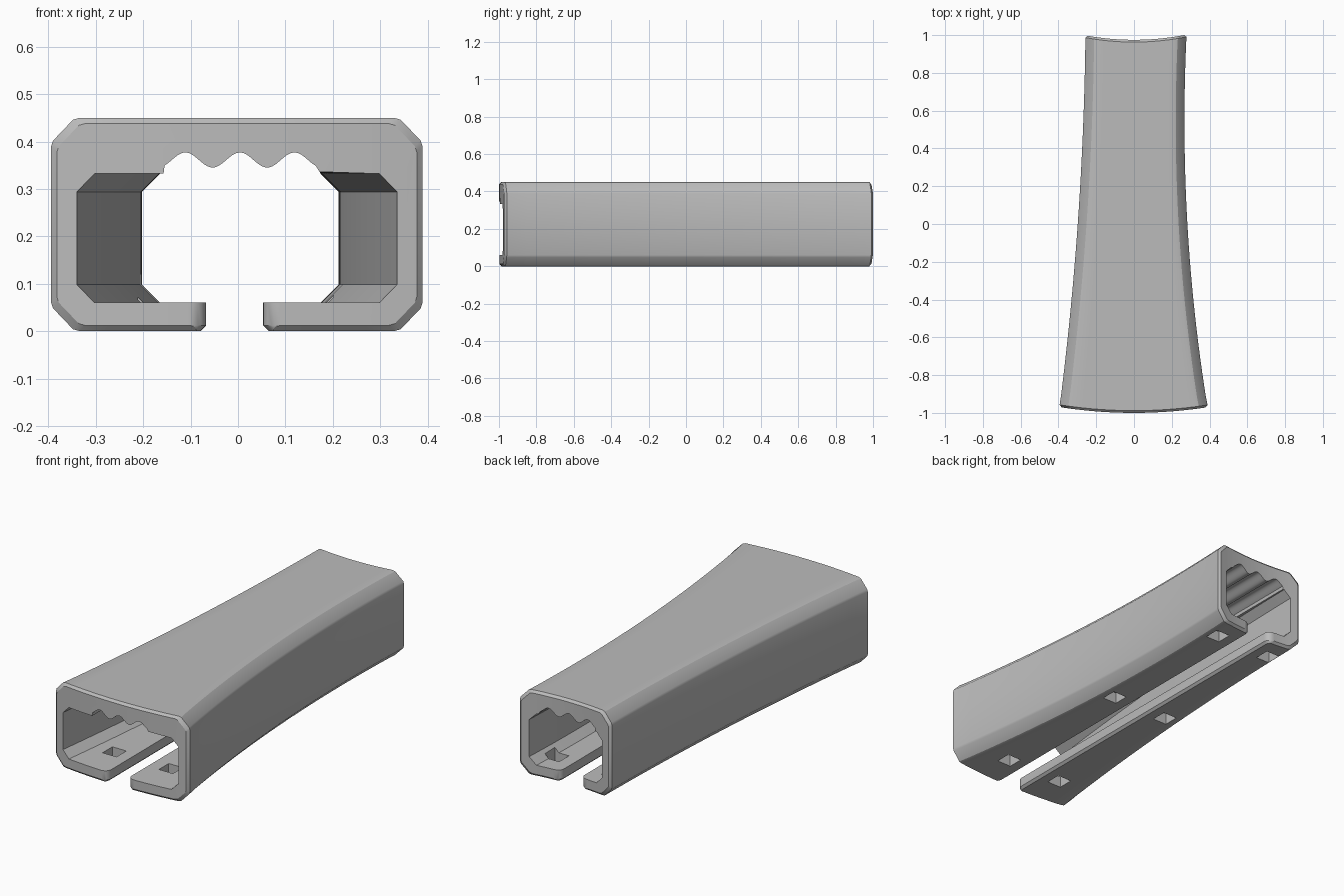
import bpy, bmesh, math

cube = bpy.data.objects.get("Cube")
if cube:
    bpy.data.objects.remove(cube, do_unlink=True)

HEIGHT, WALL, EDGE = 0.45, 0.055, 0.012
FRONT, BACK = -0.97, 1.0

grey = bpy.data.materials.new("grey_plastic")
grey.use_nodes = True
grey.diffuse_color = (0.5, 0.5, 0.5, 1)
grey.node_tree.nodes["Principled BSDF"].inputs["Base Color"].default_value = (0.5, 0.5, 0.5, 1)


# Flared side walls: half widths along the length
def left_wall(y):
    return 0.298 - 0.0704 * y + 0.0294 * y * y


def right_wall(y):
    return 0.283 - 0.058 * y + 0.053 * y * y


def lerp(a, b, t):
    return a + (b - a) * t


def loft(name, rows, strip_caps=False):
    """Skin closed rings of equal length and close both ends."""
    bm = bmesh.new()
    rings = [[bm.verts.new(p) for p in row] for row in rows]
    n = len(rings[0])
    for a, b in zip(rings, rings[1:]):
        for i in range(n):
            j = (i + 1) % n
            bm.faces.new((a[i], a[j], b[j], b[i]))
    for ring in (rings[0], rings[-1]):
        if strip_caps:
            for i in range(n // 2 - 1):
                bm.faces.new((ring[i], ring[i + 1], ring[n - 2 - i], ring[n - 1 - i]))
        else:
            bm.faces.new(ring)
    bmesh.ops.recalc_face_normals(bm, faces=bm.faces)
    mesh = bpy.data.meshes.new(name)
    bm.to_mesh(mesh)
    bm.free()
    obj = bpy.data.objects.new(name, mesh)
    bpy.context.collection.objects.link(obj)
    mesh.materials.append(grey)
    return obj


# Outer shell: chamfered box section with bowed ends
CORNER = [(0, 0.06), (0.004, 0.048), (0.046, 0.004), (0.06, 0)]


def shell_row(t, inset, shift):
    y0 = lerp(FRONT, BACK, t)
    wl, wr = left_wall(y0) - inset, right_wall(y0) - inset
    cols = [(-wl + d, dz) for d, dz in CORNER]
    cols += [(lerp(-wl + 0.06, wr - 0.06, i / 12), 0) for i in range(1, 12)]
    cols += [(wr - d, dz) for d, dz in reversed(CORNER)]

    def place(x, z):
        front = -1 + 0.03 * (x / 0.39) ** 2
        back = 0.975 + 0.025 * (x / 0.265) ** 2
        return (x, lerp(front, back, t) + shift, z)

    bottom = [place(x, inset + dz) for x, dz in cols]
    top = [place(x, HEIGHT - inset - dz) for x, dz in reversed(cols)]
    return bottom + top


STEPS = 32
rows = [shell_row(0, EDGE, 0), shell_row(0, 0, EDGE)]
rows += [shell_row(i / STEPS, 0, 0) for i in range(1, STEPS)]
rows += [shell_row(1, 0, -EDGE), shell_row(1, EDGE, 0)]
handle = loft("handle_shell", rows, strip_caps=True)


# Cavity: flared walls, straight scalloped ceiling
def cavity_row(y):
    l, r = left_wall(y) - WALL, right_wall(y) - WALL
    c, low, high = 0.038, 0.06, 0.332
    ring = [(-l + c, low), (r - c, low), (r, low + c), (r, high - c), (r - c, high)]
    ring.append((0.172, 0.336))
    for i in range(43):
        x = lerp(0.164, -0.155, i / 42)
        ring.append((x, 0.361 + 0.016 * math.cos(math.tau * (x - 0.004) / 0.115)))
    ring += [(-0.157, high), (-l + c, high), (-l, high - c), (-l, low + c)]
    return [(x, y, z) for x, z in ring]


cavity = loft("cavity_cutter", [cavity_row(lerp(-1.1, 1.1, i / 32)) for i in range(33)])


# Underside slot: rounded mouth at both ends, chamfered lower lip
def slot_row(z, grow):
    r = 0.035
    side = [(-1.1, r), (-0.998, r)]
    arc = [(r - r * math.cos(a), r * math.sin(a)) for a in
           [math.pi / 2 * i / 6 for i in range(7)]]
    side = [(-1.1, r)] + [(-0.998 + r - s, off) for off, s in reversed(arc)]
    side += [(0.977 - r + s, off) for off, s in arc] + [(1.1, r)]
    right = [(0.053 + off + grow, y, z) for y, off in side]
    left = [(-0.067 - off - grow, y, z) for y, off in reversed(side)]
    return right + left


slot = loft("slot_cutter", [slot_row(-0.1, EDGE), slot_row(0, EDGE),
                            slot_row(EDGE, 0), slot_row(0.1, 0)])


# Square holes through both flanges
def square(x, y, z, h=0.041):
    return [(x - h, y - h, z), (x + h, y - h, z), (x + h, y + h, z), (x - h, y + h, z)]


cutters = [cavity, slot]
for x in (-0.17, 0.16):
    for y in (-0.79, 0.04, 0.85):
        cutters.append(loft("hole_cutter", [square(x, y, -0.1), square(x, y, 0.12)]))

# Cut everything out of the shell
bpy.ops.object.select_all(action='DESELECT')
bpy.context.view_layer.objects.active = handle
handle.select_set(True)
for cutter in cutters:
    cutter.hide_render = True
    mod = handle.modifiers.new("cut", 'BOOLEAN')
    mod.operation, mod.solver, mod.object = 'DIFFERENCE', 'EXACT', cutter
    bpy.ops.object.modifier_apply(modifier=mod.name)
    bpy.data.objects.remove(cutter, do_unlink=True)

bpy.ops.object.shade_smooth_by_angle(angle=math.radians(30))
